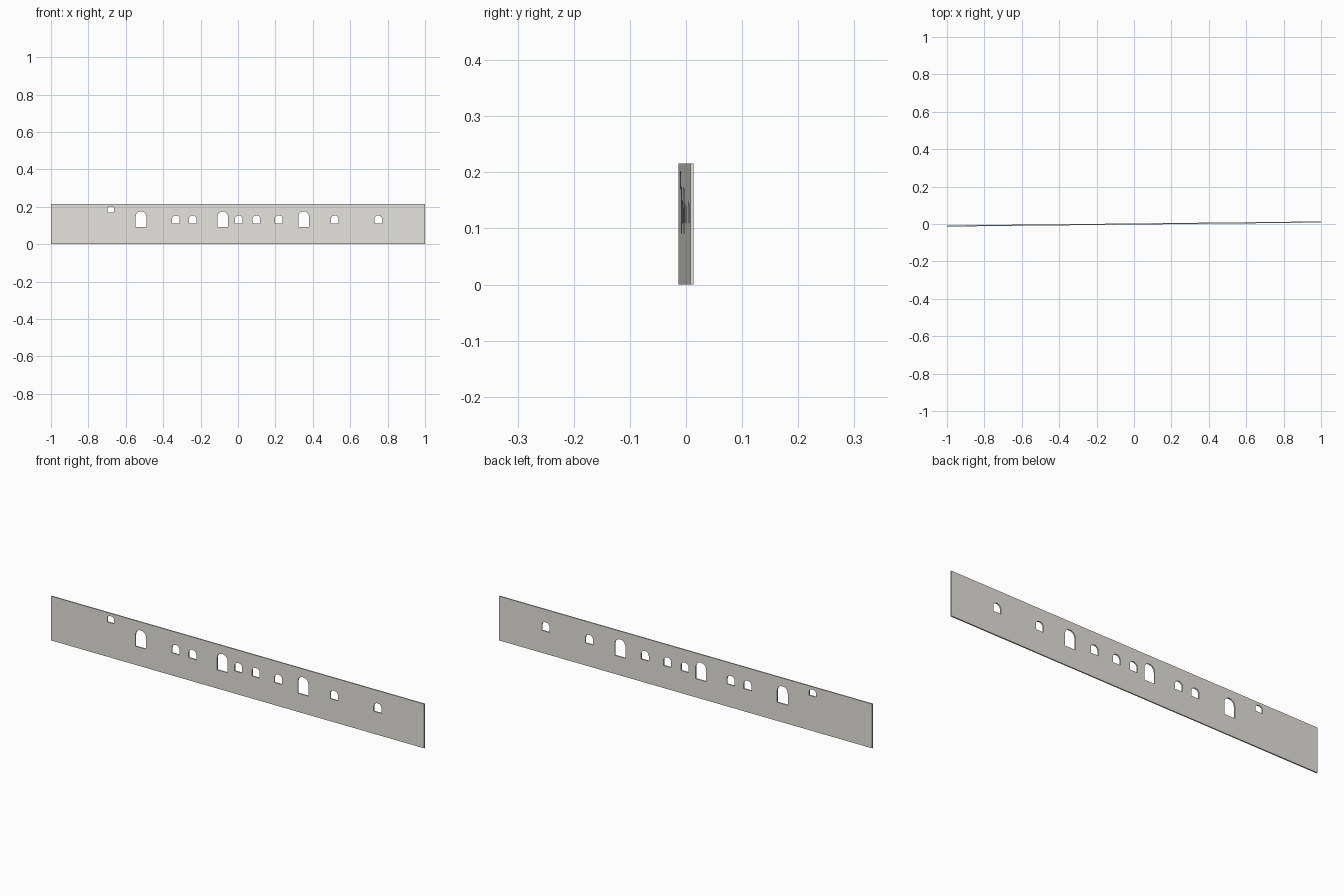
import bpy, math

if "Cube" in bpy.data.objects:
    bpy.data.objects.remove(bpy.data.objects["Cube"])

HEIGHT, THICK = 0.216, 0.006
TILT = math.atan2(0.0215, 2.0)      # wall runs slightly askew to the x axis

stone = bpy.data.materials.new("pale_grey_stone")
stone.diffuse_color = (0.79, 0.78, 0.74, 1)
stone.use_nodes = True
stone.node_tree.nodes["Principled BSDF"].inputs["Base Color"].default_value = stone.diffuse_color


def arch(x, bottom, top, width, rise, steps=8):
    """Outline of an opening with a rounded head."""
    w = width / 2
    spring = top - rise
    pts = [(x - w, bottom), (x + w, bottom)]
    for i in range(steps + 1):
        a = math.pi * i / steps
        pts.append((x + w * math.cos(a), spring + rise * math.sin(a)))
    return pts


# Wall outline and openings
loops = [[(-1, 0), (1, 0), (1, HEIGHT), (-1, HEIGHT)]]
for x in (-0.519, -0.082, 0.351):                               # tall doorways
    loops.append(arch(x, 0.091, 0.176, 0.057, 0.028))
for x in (-0.332, -0.242, 0.004, 0.098, 0.218, 0.517, 0.750):   # small windows
    loops.append(arch(x, 0.110, 0.154, 0.041, 0.018))
loops.append(arch(-0.680, 0.170, 0.202, 0.036, 0.010))          # high window

# Filled profile, extruded to the wall thickness
curve = bpy.data.curves.new("wall_profile", 'CURVE')
curve.dimensions = '2D'
curve.fill_mode = 'BOTH'
curve.extrude = THICK / 2
for pts in loops:
    s = curve.splines.new('POLY')
    s.points.add(len(pts) - 1)
    for p, (x, z) in zip(s.points, pts):
        p.co = (x, z, 0, 1)
    s.use_cyclic_u = True
curve.materials.append(stone)

wall = bpy.data.objects.new("pierced_wall", curve)
bpy.context.collection.objects.link(wall)
wall.rotation_euler = (math.pi / 2, 0, TILT)
bpy.context.view_layer.objects.active = wall
wall.select_set(True)
bpy.ops.object.convert(target='MESH')
bpy.ops.object.transform_apply(location=False, rotation=True, scale=True)
for p in wall.data.polygons:
    p.use_smooth = False
